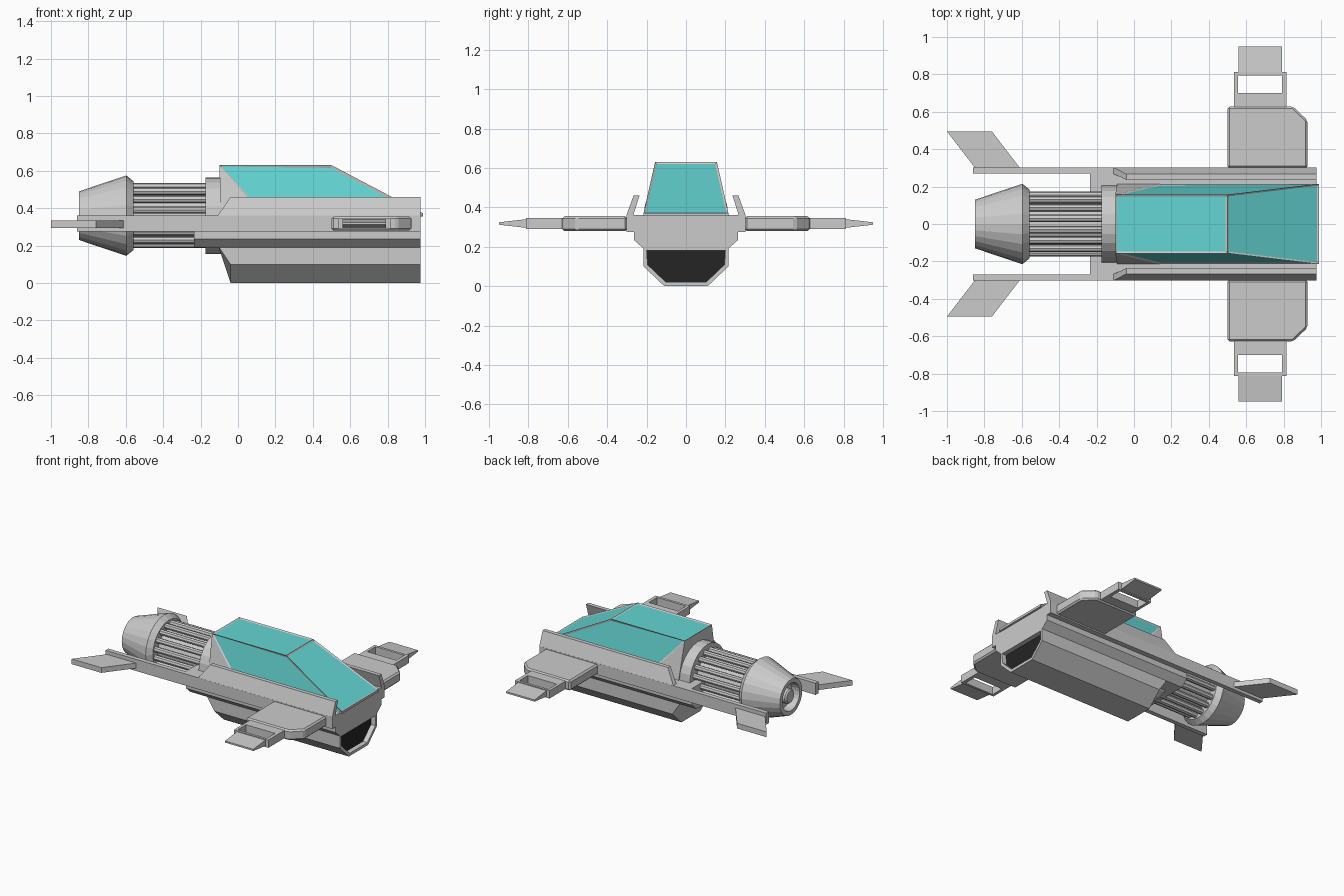
import bpy, bmesh, math
from mathutils import Vector

if "Cube" in bpy.data.objects:
    bpy.data.objects.remove(bpy.data.objects["Cube"])


def material(name, rgb):
    m = bpy.data.materials.new(name)
    m.diffuse_color = (*rgb, 1)
    m.use_nodes = True
    m.node_tree.nodes["Principled BSDF"].inputs["Base Color"].default_value = m.diffuse_color
    return m


GREY = material("hull grey", (0.6, 0.6, 0.6))
TEAL = material("canopy teal", (0.125, 0.67, 0.655))
DARK = material("intake black", (0.018, 0.018, 0.018))


def finish(name, bm, mats=(GREY,)):
    bmesh.ops.recalc_face_normals(bm, faces=bm.faces[:])
    me = bpy.data.meshes.new(name)
    bm.to_mesh(me)
    bm.free()
    for m in mats:
        me.materials.append(m)
    ob = bpy.data.objects.new(name, me)
    bpy.context.collection.objects.link(ob)
    return ob


def loft(bm, ring_a, ring_b):
    """Closed solid between two matching outlines; returns the end cap."""
    a = [bm.verts.new(p) for p in ring_a]
    b = [bm.verts.new(p) for p in ring_b]
    n = len(a)
    bm.faces.new(a)
    cap = bm.faces.new(b)
    for i in range(n):
        j = (i + 1) % n
        bm.faces.new((a[i], a[j], b[j], b[i]))
    return cap


def solid(name, ring_a, ring_b):
    bm = bmesh.new()
    loft(bm, ring_a, ring_b)
    return finish(name, bm)


def box(name, x, y, z):
    ring = lambda h: [(x[0], y[0], h), (x[1], y[0], h), (x[1], y[1], h), (x[0], y[1], h)]
    return solid(name, ring(z[0]), ring(z[1]))


def lathe(name, profile, sides=24, z0=0.36, y0=0.0):
    """Turn (x, radius) points around a lengthwise axis."""
    bm = bmesh.new()
    rings = []
    for x, r in profile:
        rings.append([bm.verts.new((x, y0 + r * math.sin(math.tau * k / sides),
                                    z0 + r * math.cos(math.tau * k / sides)))
                      for k in range(sides)])
    for a, b in zip(rings, rings[1:]):
        for k in range(sides):
            j = (k + 1) % sides
            bm.faces.new((a[k], a[j], b[j], b[k]))
    bm.faces.new(rings[0])
    bm.faces.new(rings[-1])
    return finish(name, bm)


def both(half):
    return half + [(-y, z) for y, z in reversed(half)]


# Upper hull with stepped sides
section = both([(0.215, 0.19), (0.265, 0.235), (0.265, 0.275), (0.303, 0.275), (0.303, 0.36)])
solid("upper_hull", [(-0.235, y, z) for y, z in section], [(0.975, y, z) for y, z in section])

# Lower hull with recessed dark intake at the nose
section = both([(0.11, 0.0), (0.215, 0.1), (0.215, 0.197)])
back = {0.0: -0.04, 0.1: -0.04, 0.197: -0.105}
bm = bmesh.new()
nose = loft(bm, [(back[z], y, z) for y, z in section], [(0.975, y, z) for y, z in section])
bmesh.ops.recalc_face_normals(bm, faces=bm.faces[:])
bmesh.ops.inset_individual(bm, faces=[nose], thickness=0.022)
bmesh.ops.inset_individual(bm, faces=[nose], thickness=0.0005, depth=-0.035)
nose.material_index = 1
finish("lower_hull", bm, (GREY, DARK))

# Canopy: grey frame with inset glass panes
bm = bmesh.new()
V = lambda x, y, z: bm.verts.new((x, y, z))
sides = []
for s in (1, -1):
    sides.append([V(-0.1, s * 0.157, 0.63), V(0.5, s * 0.157, 0.63), V(0.99, s * 0.215, 0.372),
                  V(0.99, s * 0.215, 0.355), V(0.14, s * 0.215, 0.355), V(-0.09, s * 0.215, 0.355)])
L, R = sides
glass = []
for t1, t2, nose_top, nose_low, mid, rear in sides:
    glass.append(bm.faces.new((t1, t2, nose_top, nose_low, mid)))
    bm.faces.new((t1, mid, rear))
glass.append(bm.faces.new((L[0], L[1], R[1], R[0])))
glass.append(bm.faces.new((L[1], L[2], R[2], R[1])))
bm.faces.new((L[2], L[3], R[3], R[2]))
bm.faces.new((L[0], R[0], R[5], L[5]))
bm.faces.new((L[3], L[4], L[5], R[5], R[4], R[3]))
bmesh.ops.recalc_face_normals(bm, faces=bm.faces[:])
bmesh.ops.inset_individual(bm, faces=glass, thickness=0.014, depth=-0.006)
for f in glass:
    f.material_index = 1
finish("canopy", bm, (GREY, TEAL))

# Engine: collar, core, ring of rods, nozzle and plug
lathe("engine_collar", [(-0.175, 0.205), (-0.09, 0.205)])
lathe("engine_core", [(-0.58, 0.125), (-0.17, 0.125)])
for k in range(16):
    a = math.tau * (k + 0.5) / 16
    lathe(f"engine_rod_{k + 1}", [(-0.58, 0.02), (-0.17, 0.02)], 8,
          0.36 + 0.157 * math.cos(a), 0.157 * math.sin(a))
lathe("nozzle", [(-0.56, 0.185), (-0.597, 0.215), (-0.85, 0.13), (-0.85, 0.1), (-0.79, 0.095)])
lathe("nozzle_plug", [(-0.78, 0.052), (-0.835, 0.052), (-0.845, 0.042)])

# Mirrored parts on each side
for side, s in (("left", 1), ("right", -1)):
    ys = lambda a, b: (s * a, s * b)
    box(f"{side}_tail_rail", (-0.86, -0.23), ys(0.27, 0.303), (0.275, 0.36))

    # Leaning side guard beside the canopy
    guard = lambda y0, y1: [(-0.11, s * y0, 0.358), (0.975, s * y0, 0.358),
                            (0.975, s * y1, 0.46), (-0.04, s * y1, 0.46)]
    solid(f"{side}_side_guard", guard(0.268, 0.236), guard(0.303, 0.266))

    # Swept tail fin
    fin = [(-0.85, 0.3), (-0.61, 0.3), (-0.76, 0.495), (-1.0, 0.495)]
    solid(f"{side}_tail_fin", [(x, s * y, 0.295) for x, y in fin],
          [(x, s * y, 0.333) for x, y in fin])

    # Wing root plate with a clipped front corner
    plan = [(0.5, 0.298), (0.927, 0.298), (0.927, 0.555), (0.85, 0.628), (0.5, 0.628)]
    wing = solid(f"{side}_wing_root", [(x, s * y, 0.28) for x, y in plan],
                 [(x, s * y, 0.355) for x, y in plan])
    bev = wing.modifiers.new("edge", 'BEVEL')
    bev.width, bev.segments = 0.011, 1

    # Open frame in the middle of the wing
    z = (0.289, 0.346)
    box(f"{side}_wing_frame_inner", (0.535, 0.815), ys(0.62, 0.7), z)
    box(f"{side}_wing_frame_outer", (0.535, 0.815), ys(0.795, 0.813), z)
    box(f"{side}_wing_frame_rear", (0.535, 0.556), ys(0.7, 0.795), z)
    box(f"{side}_wing_frame_front", (0.79, 0.815), ys(0.7, 0.795), z)

    # Tapered wing tip
    tip = lambda y, h: [(0.56, s * y, 0.318 - h), (0.79, s * y, 0.318 - h),
                        (0.79, s * y, 0.318 + h), (0.56, s * y, 0.318 + h)]
    solid(f"{side}_wing_tip", tip(0.81, 0.022), tip(0.95, 0.006))
